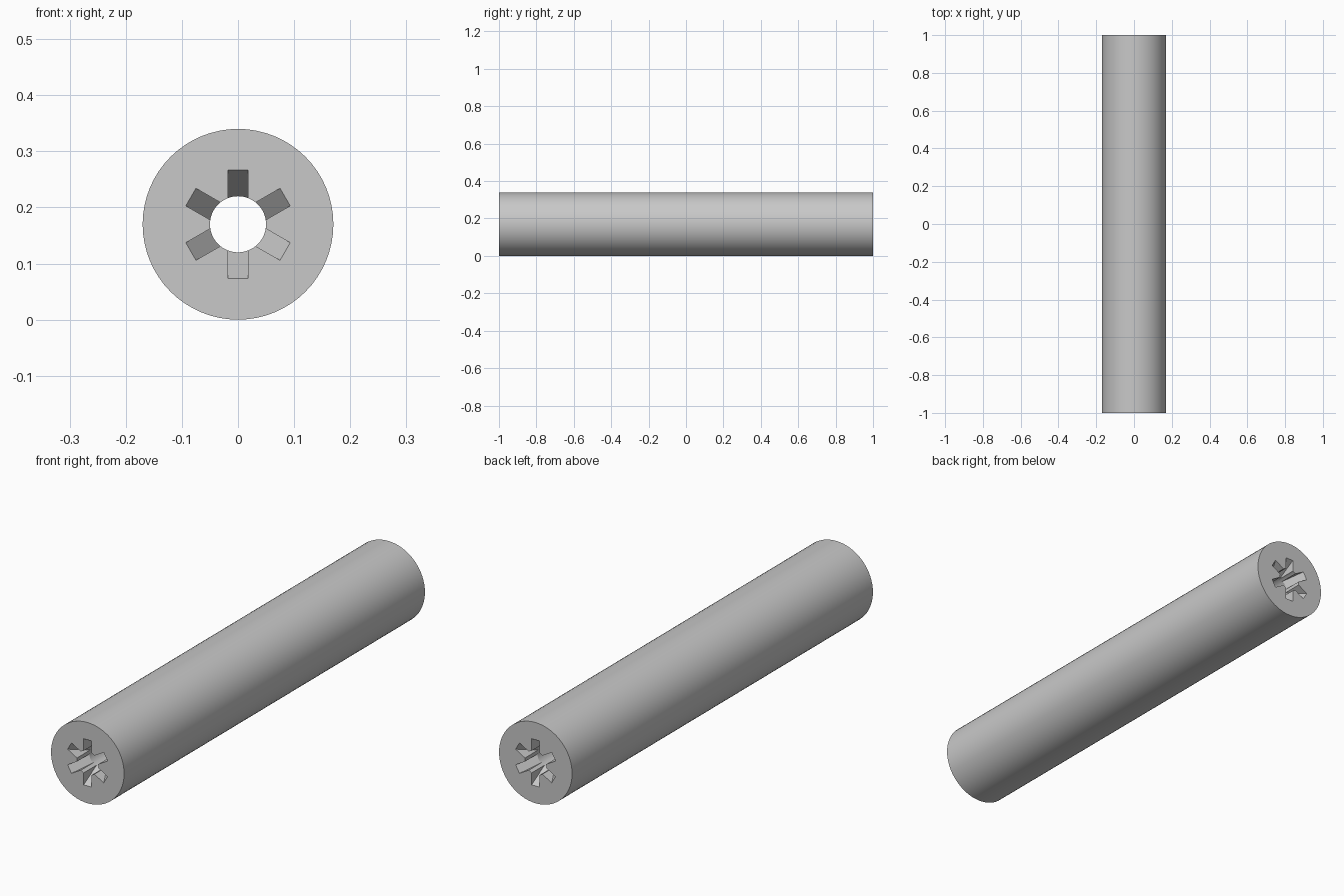
import bpy, bmesh, math
from mathutils import Matrix, Vector

default = bpy.data.objects.get("Cube")
if default:
    bpy.data.objects.remove(default, do_unlink=True)

RADIUS, BORE, HALF = 0.17, 0.05, 1.0
SLOT_R, SLOT_W, SLOT_DEPTH = 0.097, 0.036, 0.08
SIDES = 64

grey = bpy.data.materials.new("plain grey")
grey.use_nodes = True
colour = (0.58, 0.58, 0.58, 1)
grey.diffuse_color = colour
grey.node_tree.nodes["Principled BSDF"].inputs["Base Color"].default_value = colour


def make_object(name, bm):
    bmesh.ops.recalc_face_normals(bm, faces=bm.faces[:])
    mesh = bpy.data.meshes.new(name)
    bm.to_mesh(mesh)
    bm.free()
    mesh.materials.append(grey)
    obj = bpy.data.objects.new(name, mesh)
    bpy.context.collection.objects.link(obj)
    return obj


# Round bar with a through bore, turned about the y axis
bm = bmesh.new()
profile = [(BORE, -HALF), (RADIUS, -HALF), (RADIUS, 0),
           (RADIUS, HALF), (BORE, HALF), (BORE, 0)]
verts = [bm.verts.new((r, y, 0)) for r, y in profile]
edges = [bm.edges.new((v, verts[i - 1])) for i, v in enumerate(verts)]
bmesh.ops.spin(bm, geom=verts + edges, cent=(0, 0, 0), axis=(0, 1, 0),
               angle=math.tau, steps=SIDES, use_merge=True)
bmesh.ops.remove_doubles(bm, verts=bm.verts[:], dist=0.0001)
bmesh.ops.translate(bm, verts=bm.verts[:], vec=(0, 0, RADIUS))
bar = make_object("slotted_bar", bm)

# Six tapering wedge cutters at each end
bm = bmesh.new()
slope = (SLOT_R - BORE) / SLOT_DEPTH
inner, over = 0.036, 0.02
wedge = [(inner, HALF + over), (SLOT_R + over * slope, HALF + over),
         (inner, HALF - (SLOT_R - inner) / slope)]
for end in (-1, 1):
    for k in range(6):
        turn = Matrix.Rotation(k * math.tau / 6, 4, 'Y')
        sides = [[bm.verts.new(turn @ Vector((x, end * y, r)) + Vector((0, 0, RADIUS)))
                  for r, y in wedge] for x in (-SLOT_W / 2, SLOT_W / 2)]
        a, b = sides
        bm.faces.new(a)
        bm.faces.new(b[::-1])
        for i in range(3):
            bm.faces.new((a[i - 1], a[i], b[i], b[i - 1]))
cutter = make_object("slot_cutter", bm)
cutter.hide_render = True

# Cut the slots and drop the cutter
cut = bar.modifiers.new("slots", 'BOOLEAN')
cut.operation = 'DIFFERENCE'
cut.solver = 'EXACT'
cut.object = cutter
bpy.ops.object.select_all(action='DESELECT')
bpy.context.view_layer.objects.active = bar
bar.select_set(True)
bpy.ops.object.modifier_apply(modifier=cut.name)
bpy.data.objects.remove(cutter, do_unlink=True)
bpy.ops.object.shade_smooth_by_angle(angle=math.radians(30))
